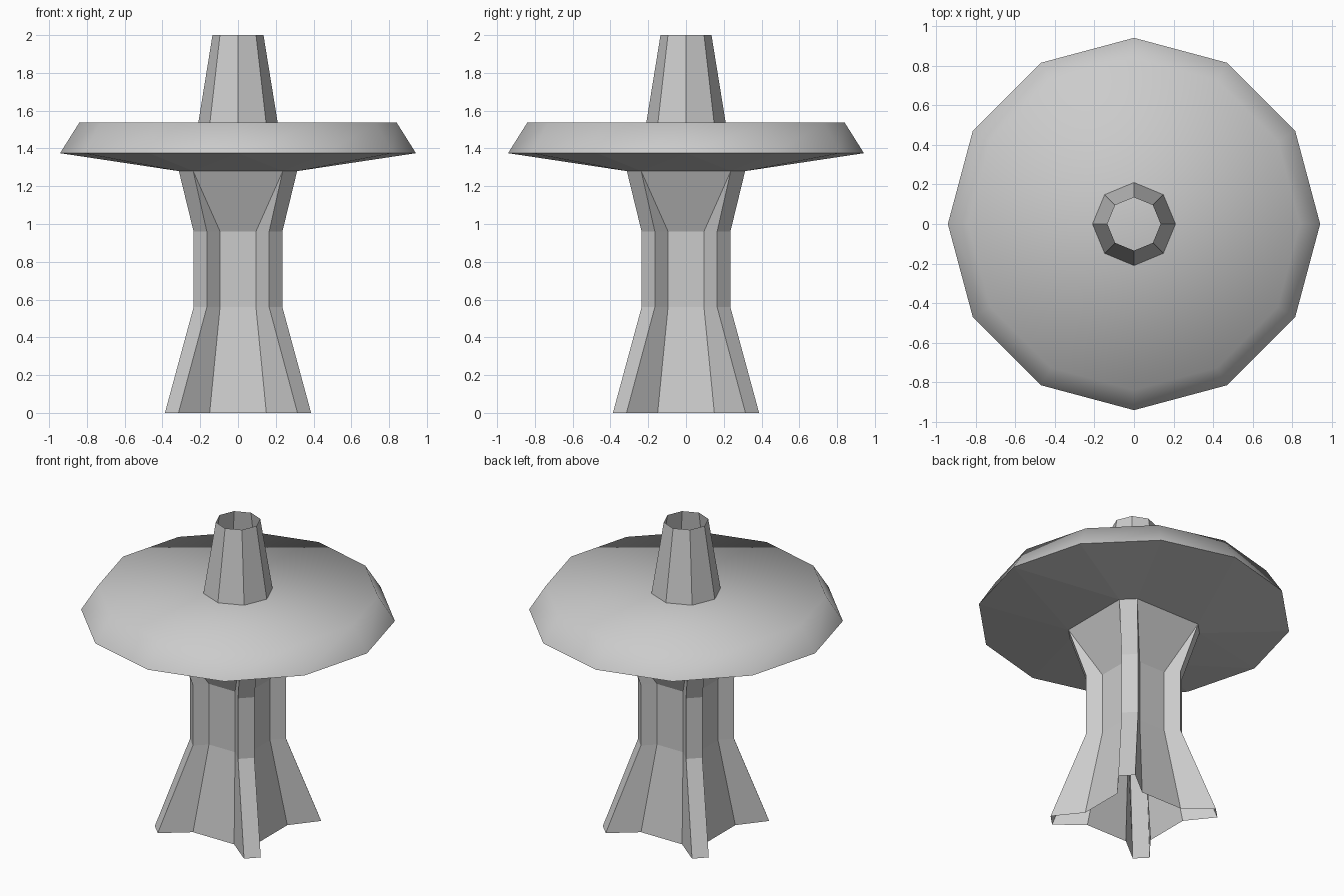
import bpy, bmesh
from math import cos, sin, pi

cube = bpy.data.objects.get("Cube")
if cube:
    bpy.data.objects.remove(cube, do_unlink=True)

grey = bpy.data.materials.new("plain_grey")
grey.use_nodes = True
colour = (0.6, 0.6, 0.6, 1)
grey.diffuse_color = colour
grey.node_tree.nodes["Principled BSDF"].inputs["Base Color"].default_value = colour


def finish(bm, name):
    mesh = bpy.data.meshes.new(name)
    bm.to_mesh(mesh)
    bm.free()
    mesh.materials.append(grey)
    obj = bpy.data.objects.new(name, mesh)
    bpy.context.collection.objects.link(obj)
    return obj


def ring(bm, points, z):
    return [bm.verts.new((x, y, z)) for x, y in points]


def loft(bm, low, high):
    n = len(low)
    return [bm.faces.new((low[i], low[(i + 1) % n], high[(i + 1) % n], high[i]))
            for i in range(n)]


def polygon(radius, sides):
    # first corner points to the front
    return [(radius * sin(2 * pi * i / sides), -radius * cos(2 * pi * i / sides))
            for i in range(sides)]


def four_way(points):
    result = []
    for _ in range(4):
        result += points
        points = [(-y, x) for x, y in points]
    return result


def ribbed(c, d, p, q):
    # recessed panel corner (c, d) and diagonal rib corner (p, q)
    return four_way([(c, -d), (p, -q), (q, -p), (d, -c)])


# Column: four diagonal ribs, flared foot, open below
bm = bmesh.new()
sections = [(0, (0.15, 0.255, 0.315, 0.387)),
            (0.56, (0.095, 0.167, 0.165, 0.235)),
            (0.96, (0.095, 0.167, 0.165, 0.235)),
            (1.28, (0.237, 0.313, 0.237, 0.313))]
rings = [ring(bm, ribbed(*s), z) for z, s in sections]
for low, high in zip(rings, rings[1:]):
    loft(bm, low, high)
bmesh.ops.remove_doubles(bm, verts=bm.verts[:], dist=0.001)
finish(bm, "column")

# Disc: smooth rim and top, faceted underside joining the column head
bm = bmesh.new()
neck = ring(bm, four_way([(0.237, -0.313), (0.313, -0.237)]), 1.28)
edge = ring(bm, polygon(0.942, 12), 1.375)
brim = ring(bm, polygon(0.84, 12), 1.537)
for k in range(4):
    a, b, a2 = (neck[(2 * k + j) % 8] for j in range(3))
    d0, d1, d2, d3 = (edge[(3 * k + j) % 12] for j in range(4))
    for face in ((a, b, d2, d1), (a, d1, d0), (b, d3, d2), (b, a2, d3)):
        bm.faces.new(face)
for face in loft(bm, edge, brim) + [bm.faces.new(brim)]:
    face.smooth = True
bm.edges.ensure_lookup_table()
for e in bm.edges:
    if any(not f.smooth for f in e.link_faces):
        e.smooth = False
finish(bm, "disc")

# Stem: tapered eight-sided tube, open above
bm = bmesh.new()
loft(bm, ring(bm, polygon(0.21, 8), 1.537), ring(bm, polygon(0.135, 8), 2))
finish(bm, "stem")
